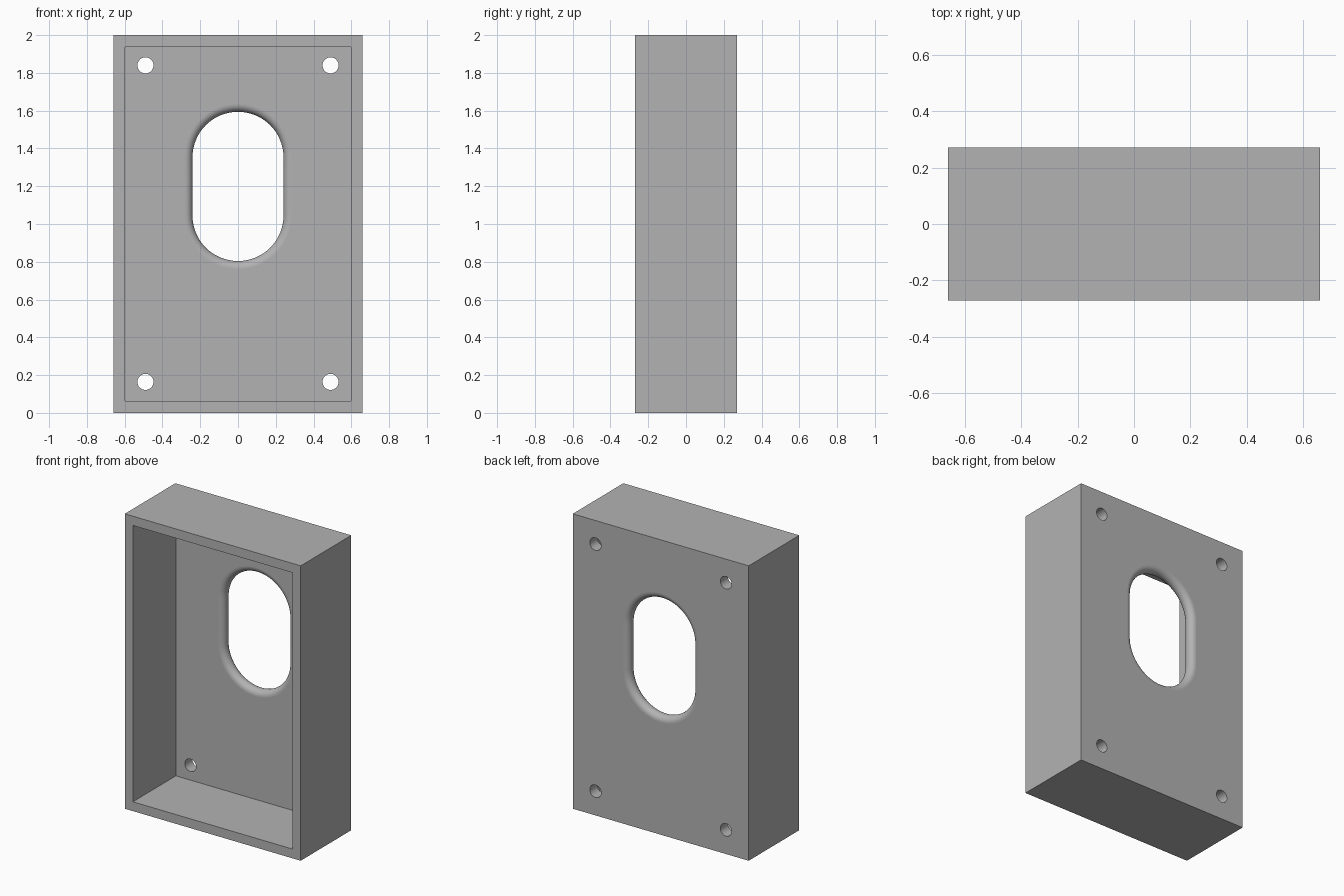
import bpy
import bmesh
import math
from mathutils import Matrix, Vector

if "Cube" in bpy.data.objects:
    bpy.data.objects.remove(bpy.data.objects["Cube"])

W, D, H = 1.32, 0.542, 2.0      # outer size
WALL, BACK = 0.063, 0.081       # rim wall and back plate thickness
PLATE_Y = D / 2 - BACK / 2      # middle of the back plate

grey = bpy.data.materials.new("plain grey")
grey.use_nodes = True
colour = (0.45, 0.45, 0.45, 1)
grey.diffuse_color = colour
grey.node_tree.nodes["Principled BSDF"].inputs["Base Color"].default_value = colour


def make_object(name, bm):
    bmesh.ops.recalc_face_normals(bm, faces=bm.faces)
    mesh = bpy.data.meshes.new(name)
    bm.to_mesh(mesh)
    bm.free()
    mesh.materials.append(grey)
    obj = bpy.data.objects.new(name, mesh)
    bpy.context.collection.objects.link(obj)
    return obj


def block(name, size, centre):
    bm = bmesh.new()
    bmesh.ops.create_cube(bm, size=1, matrix=Matrix.Translation(centre) @ Matrix.Diagonal((*size, 1)))
    return make_object(name, bm)


def screw_hole(x, z):
    bm = bmesh.new()
    place = Matrix.Translation((x, PLATE_Y, z)) @ Matrix.Rotation(math.pi / 2, 4, "X")
    bmesh.ops.create_cone(bm, cap_ends=True, segments=40, radius1=0.0425, radius2=0.0425,
                          depth=BACK * 2, matrix=place)
    return make_object("screw_hole_cutter", bm)


def slot_ring(bm, radius, y, low=1.045, high=1.353, steps=32):
    """Upright slot outline of a given end radius."""
    ring = []
    for centre, start in ((high, 0), (low, math.pi)):
        for i in range(steps + 1):
            a = start + math.pi * i / steps
            ring.append(bm.verts.new((radius * math.cos(a), y, centre + radius * math.sin(a))))
    return ring


def rounded_slot(radius=0.241, steps=16):
    """Slot that flares out to both faces of the plate in a half round."""
    fillet = BACK / 2
    profile = [(radius + fillet, -BACK)]
    for i in range(steps + 1):
        a = math.pi * i / steps
        profile.append((radius + fillet * (1 - math.sin(a)), -fillet * math.cos(a)))
    profile.append((radius + fillet, BACK))
    bm = bmesh.new()
    rings = [slot_ring(bm, r, PLATE_Y + y) for r, y in profile]
    for a, b in zip(rings, rings[1:]):
        for i in range(len(a)):
            j = (i + 1) % len(a)
            bm.faces.new((a[i], a[j], b[j], b[i]))
    bm.faces.new(rings[0])
    bm.faces.new(rings[-1])
    return make_object("slot_cutter", bm)


# Open-fronted box
box = block("open_box", (W, D, H), Vector((0, 0, H / 2)))

# Cavity, oval slot and corner screw holes
cutters = [block("cavity_cutter", (W - 2 * WALL + 0.004, D, H - 2 * WALL), Vector((0, -BACK, H / 2))),
           rounded_slot()]
cutters += [screw_hole(x, z) for x in (-0.49, 0.49) for z in (0.164, 1.84)]

bpy.context.view_layer.objects.active = box
for cutter in cutters:
    cutter.hide_render = True
    cut = box.modifiers.new("cut", "BOOLEAN")
    cut.operation = "DIFFERENCE"
    cut.solver = "EXACT"
    cut.object = cutter
    bpy.ops.object.modifier_apply(modifier=cut.name)
    bpy.data.objects.remove(cutter)

# Smooth the curved cuts, keep the large planes flat
bpy.ops.object.select_all(action="DESELECT")
box.select_set(True)
bpy.ops.object.shade_smooth_by_angle(angle=math.radians(30))
for face in box.data.polygons:
    if face.area > 0.03:
        face.use_smooth = False
